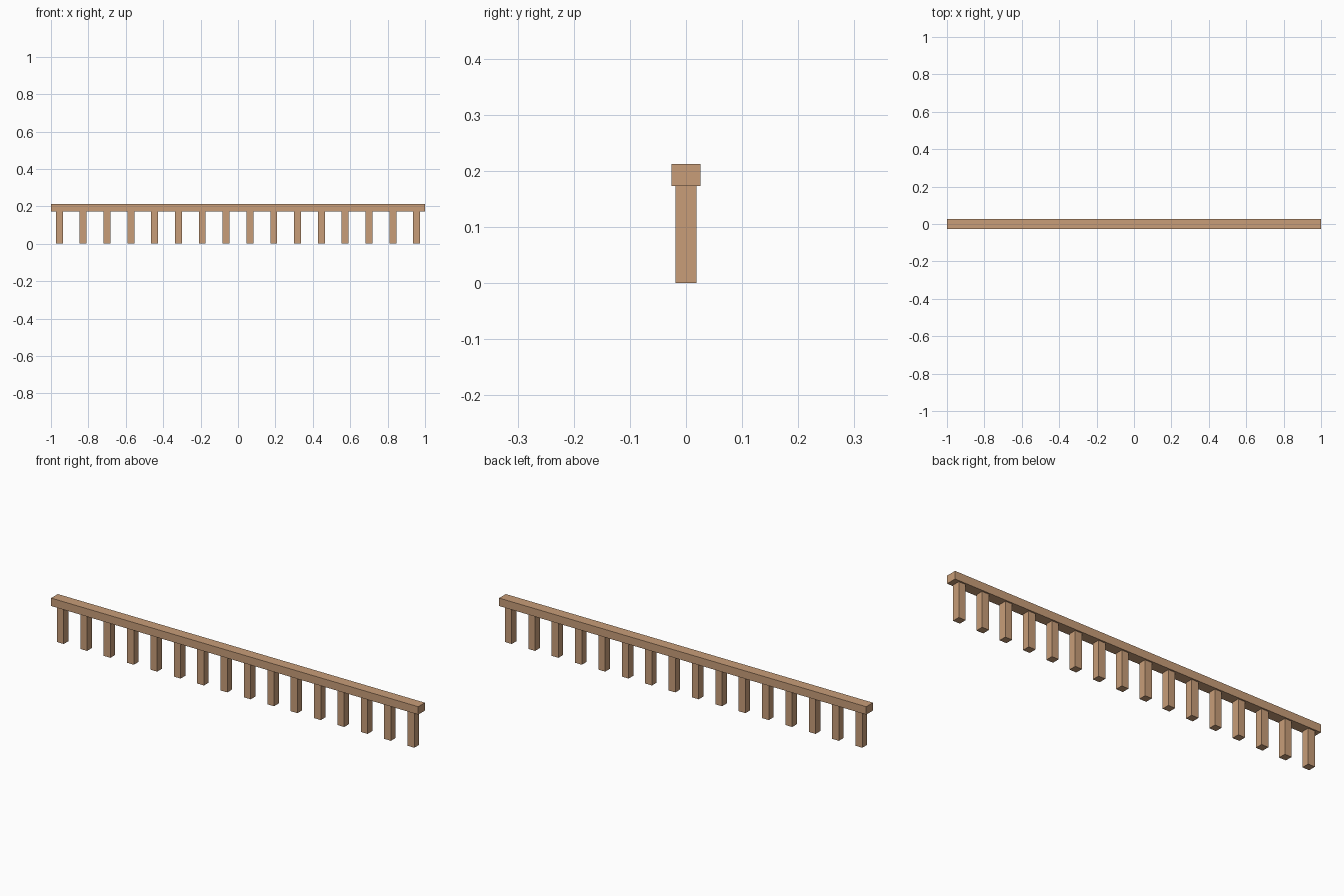
import bpy

if "Cube" in bpy.data.objects:
    bpy.data.objects.remove(bpy.data.objects["Cube"])

wood = bpy.data.materials.new("wood")
wood.diffuse_color = (0.58, 0.34, 0.19, 1)
wood.use_nodes = True
wood.node_tree.nodes["Principled BSDF"].inputs["Base Color"].default_value = wood.diffuse_color


def box(name, x, z0, z1, sx, sy):
    bpy.ops.mesh.primitive_cube_add(size=1, location=(x, 0, (z0 + z1) / 2))
    ob = bpy.context.object
    ob.name = name
    ob.scale = (sx, sy, z1 - z0)
    bpy.ops.object.transform_apply(location=False, rotation=False, scale=True)
    ob.data.materials.append(wood)
    return ob


RAIL_BOTTOM, RAIL_TOP = 0.173, 0.212
POSTS, END_X = 16, 0.955

# Long top rail
box("top_rail", 0, RAIL_BOTTOM, RAIL_TOP, 2.0, 0.052)

# Row of evenly spaced square posts
for i in range(POSTS):
    x = -END_X + 2 * END_X * i / (POSTS - 1)
    box(f"post_{i + 1}", x, 0, RAIL_BOTTOM, 0.037, 0.037)
